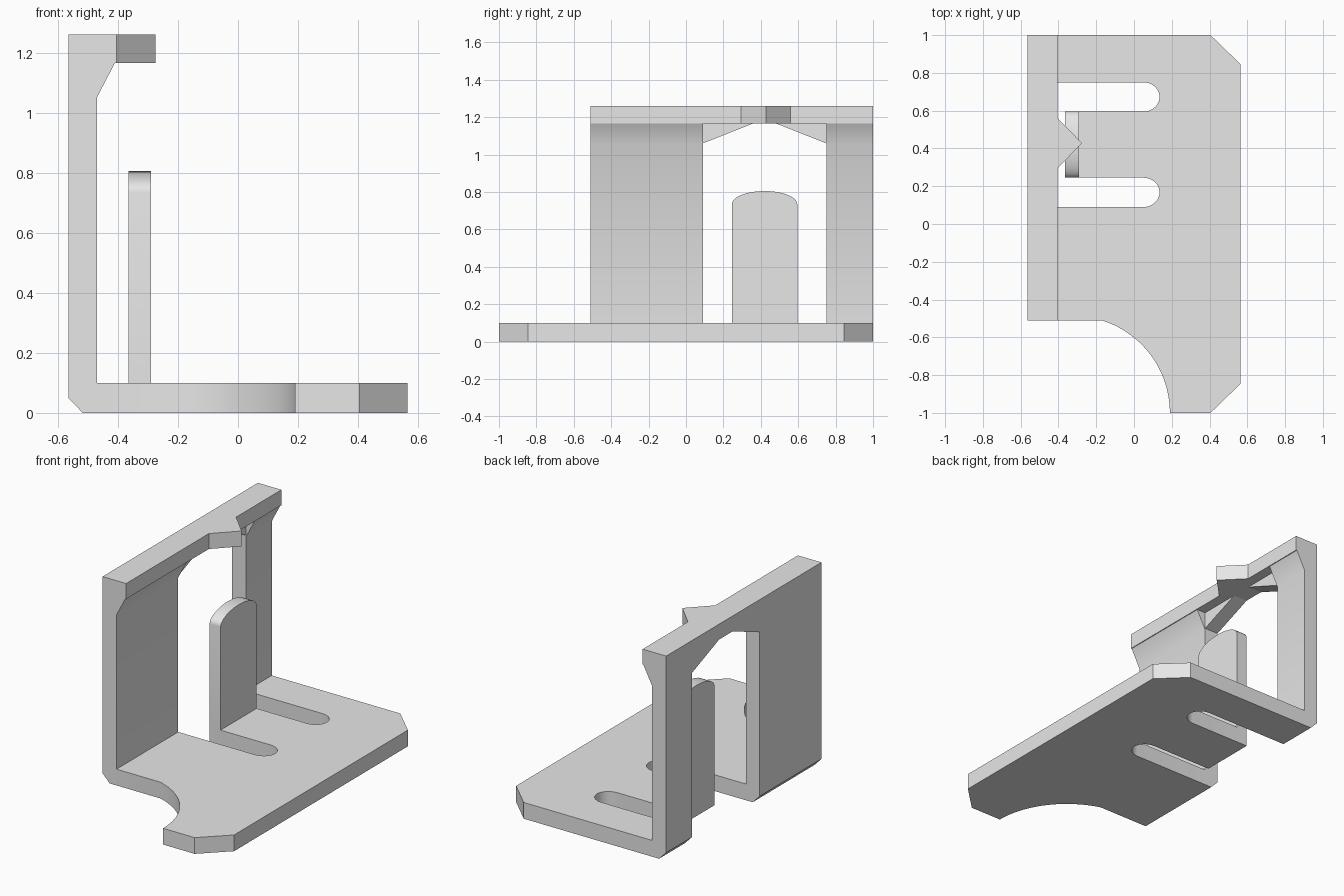
import bpy, bmesh, math
from mathutils import Vector

cube = bpy.data.objects.get("Cube")
if cube:
    bpy.data.objects.remove(cube, do_unlink=True)

grey = bpy.data.materials.new("light grey")
grey.use_nodes = True
colour = (0.8, 0.8, 0.8, 1)
grey.diffuse_color = colour
for node in grey.node_tree.nodes:
    if node.type == 'BSDF_PRINCIPLED':
        node.inputs["Base Color"].default_value = colour


def prism(name, outline, axis, low, high):
    """Extrude a 2D outline along one axis, from low to high."""
    def place(a, b):
        return Vector({'x': (low, a, b), 'y': (a, low, b), 'z': (a, b, low)}[axis])
    bm = bmesh.new()
    face = bm.faces.new([bm.verts.new(place(a, b)) for a, b in outline])
    grown = bmesh.ops.extrude_face_region(bm, geom=[face], use_keep_orig=True)
    shift = Vector([high - low if axis == k else 0 for k in 'xyz'])
    bmesh.ops.translate(bm, vec=shift,
                        verts=[v for v in grown['geom'] if isinstance(v, bmesh.types.BMVert)])
    bmesh.ops.recalc_face_normals(bm, faces=bm.faces)
    mesh = bpy.data.meshes.new(name)
    bm.to_mesh(mesh)
    bm.free()
    obj = bpy.data.objects.new(name, mesh)
    bpy.context.collection.objects.link(obj)
    mesh.materials.append(grey)
    bpy.ops.object.select_all(action='DESELECT')
    obj.select_set(True)
    bpy.context.view_layer.objects.active = obj
    bpy.ops.object.shade_smooth_by_angle(angle=math.radians(30))
    return obj


def arc(cx, cy, rx, ry, start, end, steps=20):
    angles = [math.radians(start + (end - start) * i / steps) for i in range(steps + 1)]
    return [(cx + rx * math.cos(t), cy + ry * math.sin(t)) for t in angles]


# Shared sizes
back, inner, lip, right = -0.565, -0.47, -0.405, 0.565
floor, bar_z, top = 0.1, 1.165, 1.26
front_y = -0.51
open_lo, open_hi = 0.09, 0.75
tab_lo, tab_hi = 0.245, 0.595
tab_back, tab_front = -0.365, -0.29


def slot_end(lo, hi):
    return arc(0.05, (lo + hi) / 2, 0.085, (hi - lo) / 2, 90, -90)


# Base plate: clipped corners, scooped front corner, two slots around a tongue
plate = [(inner, front_y)]
plate += arc(-0.323, -1, 0.513, 0.513, 72.8, 0)
plate += [(0.405, -1), (right, -0.845), (right, 0.845), (0.405, 1), (inner, 1)]
plate += [(inner, open_hi)] + slot_end(tab_hi, open_hi)
plate += [(tab_back, tab_hi), (tab_back, tab_lo)] + slot_end(open_lo, tab_lo)
plate += [(inner, open_lo)]
prism("base_plate", plate, 'z', 0, floor)

# Wall columns, with bevelled heel and a gusset below the top bar
column = [(back, 0.05), (-0.517, 0), (inner, 0), (inner, 1.05), (-0.41, bar_z), (back, bar_z)]
prism("front_column", column, 'y', front_y, open_lo)
prism("rear_column", column, 'y', open_hi, 1)

# Sloped corner fillers over the opening
for name, side, peak in (("front_corner", open_lo, 0.355), ("rear_corner", open_hi, 0.485)):
    prism(name, [(side, 1.06), (peak, bar_z), (side, bar_z)], 'x', back, inner)

# Top bar with a pointed beak
bar = [(back, front_y), (lip, front_y), (lip, 0.295), (-0.275, 0.428),
       (lip, 0.56), (lip, 1), (back, 1)]
prism("top_bar", bar, 'z', bar_z, top)

# Upright tab with a rounded top
tab = [(tab_lo, floor), (tab_hi, floor)]
tab += arc((tab_lo + tab_hi) / 2, 0.735, (tab_hi - tab_lo) / 2, 0.07, 0, 180)
prism("upright_tab", tab, 'x', tab_back, tab_front)
